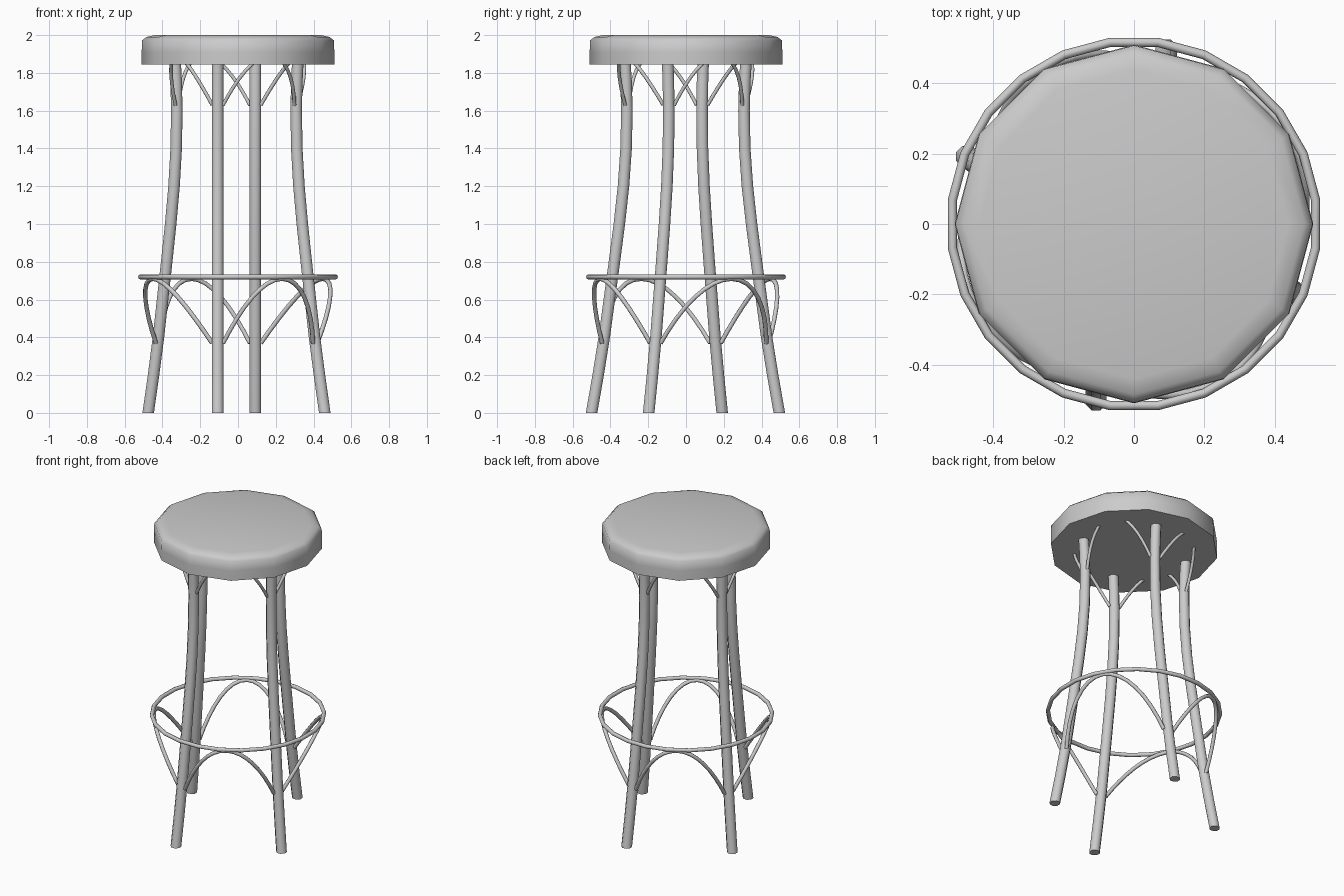
import bpy, math
from math import sin, cos, pi

if "Cube" in bpy.data.objects:
    bpy.data.objects.remove(bpy.data.objects["Cube"])


def make(name, verts, faces, angle=50):
    me = bpy.data.meshes.new(name)
    me.from_pydata(verts, [], faces)
    ob = bpy.data.objects.new(name, me)
    bpy.context.collection.objects.link(ob)
    bpy.ops.object.select_all(action='DESELECT')
    ob.select_set(True)
    bpy.context.view_layer.objects.active = ob
    bpy.ops.object.shade_smooth_by_angle(angle=math.radians(angle))
    return ob


def stack(name, rings, n, phase=0.0, angle=50):
    """Closed stack of horizontal n-gons given as (x, y, z, radius)."""
    verts = [(x + r * cos(phase + 2 * pi * k / n), y + r * sin(phase + 2 * pi * k / n), z)
             for x, y, z, r in rings for k in range(n)]
    m = len(rings)
    faces = [(i * n + k, i * n + (k + 1) % n, (i + 1) * n + (k + 1) % n, (i + 1) * n + k)
             for i in range(m - 1) for k in range(n)]
    faces += [tuple(reversed(range(n))), tuple(range((m - 1) * n, m * n))]
    return make(name, verts, faces, angle)


def rod(name, pts, radius, cyclic=False):
    """Thin bent rod along a list of points."""
    cu = bpy.data.curves.new(name, 'CURVE')
    cu.dimensions = '3D'
    cu.bevel_depth = radius
    cu.bevel_resolution = 2
    cu.use_fill_caps = True
    sp = cu.splines.new('POLY')
    sp.points.add(len(pts) - 1)
    for p, co in zip(sp.points, pts):
        p.co = (*co, 1)
    sp.use_cyclic_u = cyclic
    sp.use_smooth = True
    ob = bpy.data.objects.new(name, cu)
    bpy.context.collection.objects.link(ob)


# Twelve-sided seat with a softened top rim
stack("seat", [(0, 0, z, r) for r, z in
               [(.51, 1.845), (.51, 1.91), (.508, 1.972), (.485, 1.99), (.44, 2.0)]], 12)

# Legs: straight at the top, splaying outward toward the floor
CX, CY, LEG_R = -.008, -.003, .033
LEAN = [(0, .187), (.2, .152), (.4, .12), (.6, .093), (.8, .066), (1.0, .04),
        (1.2, .018), (1.4, .004), (1.6, 0), (1.75, .004), (1.85, .01)]
LEGS = [("front_leg", -.1, -.31, 0, -1), ("right_leg", .316, -.088, .81, -.57),
        ("back_leg", .1, .31, 0, 1), ("left_leg", -.316, .088, -.81, .57)]


def leg_at(leg, z):
    for (z0, d0), (z1, d1) in zip(LEAN, LEAN[1:]):
        if z <= z1:
            d = d0 + (d1 - d0) * (z - z0) / (z1 - z0)
            return leg[1] + leg[3] * d + CX, leg[2] + leg[4] * d + CY


for leg in LEGS:
    stack(leg[0], [(*leg_at(leg, z), z, LEG_R) for z, _ in LEAN], 8, pi / 8)

# Footrest ring
rod("footrest_ring", [(.521 * cos(a), .521 * sin(a), .72)
                      for a in (2 * pi * (k + .5) / 24 for k in range(24))], .013, True)


# Bent braces arching between neighbouring legs
def brace(name, a, b, z0, z1, r_top, thick):
    (xa, ya), (xb, yb) = leg_at(a, z0), leg_at(b, z0)
    ra, rb = math.hypot(xa, ya), math.hypot(xb, yb)
    a0, a1 = math.atan2(ya, xa), math.atan2(yb, xb)
    if a1 < a0:
        a1 += 2 * pi
    a0, a1 = a0 + .03 / ra, a1 - .03 / rb
    pts = []
    for k in range(17):
        t = k / 16
        s = sin(pi * t)
        ang = a0 + (a1 - a0) * t
        r = (ra + (rb - ra) * t) * (1 - s) + r_top * s
        pts.append((r * cos(ang), r * sin(ang), z0 + (z1 - z0) * s))
    rod(name, pts, thick)


for i, side in enumerate(["front", "right", "back", "left"]):
    a, b = LEGS[i], LEGS[(i + 1) % 4]
    brace(side + "_lower_brace", a, b, .37, .71, .51, .012)
    brace(side + "_upper_brace", a, b, 1.63, 1.89, .37, .01)
